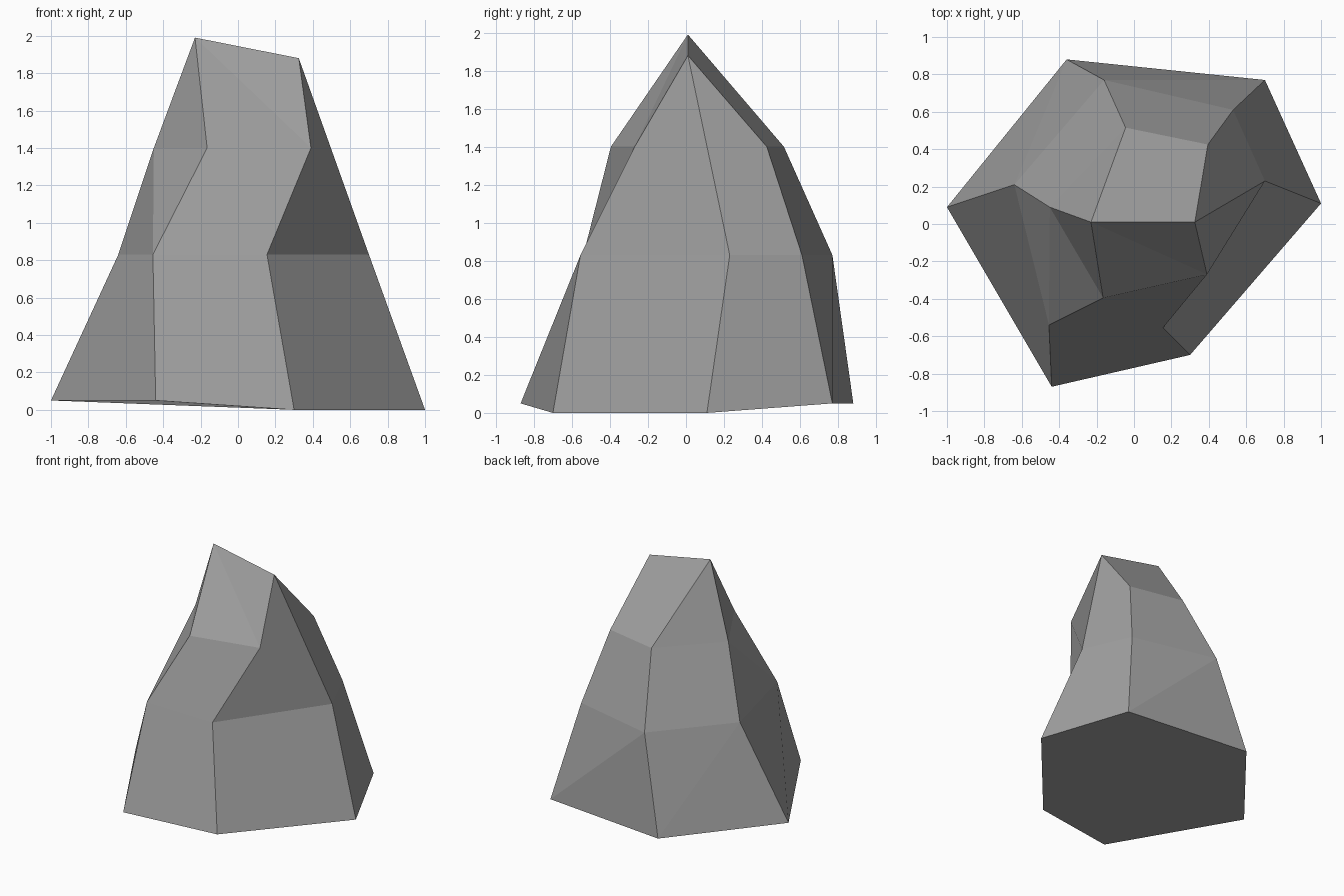
import bpy, bmesh

cube = bpy.data.objects.get("Cube")
if cube:
    bpy.data.objects.remove(cube, do_unlink=True)

# Corners run anticlockwise from the right-hand side: A B C D E F
BASE = [(-1, .09, .05), (-.44, -.87, .05), (.3, -.7, 0),
        (1, .11, 0), (.7, .77, .05), (-.36, .88, .05)]
WAIST = [(-.64, .21), (-.455, -.54), (.155, -.555), (.7, .23), (.53, .61), (-.16, .77)]
SHOULDER = {"A": (-.45, .09), "B": (-.165, -.395), "C": (.39, -.27),
            "E": (.395, .425), "F": (-.045, .515)}
RIDGE = [(-.23, .01, 1.99), (.325, .01, 1.88)]

bm = bmesh.new()
v = {}
for name, low, mid in zip("ABCDEF", BASE, WAIST):
    v[name + "0"] = bm.verts.new(low)
    v[name + "1"] = bm.verts.new((*mid, .83))
for name, co in SHOULDER.items():
    v[name + "2"] = bm.verts.new((*co, 1.4))
for name, co in zip("PQ", RIDGE):
    v[name] = bm.verts.new(co)

FACES = [
    "F0 E0 D0 C0 B0 A0",                                      # underside
    "A0 B0 B1 A1", "B0 C0 C1 B1", "C0 D0 D1 C1",              # lower sides
    "D0 E0 E1 D1", "E0 F0 F1", "E0 F1 E1", "F0 A0 A1", "F0 A1 F1",
    "A1 B1 A2", "B1 B2 A2", "B1 C1 C2 B2",                    # middle sides
    "E1 F1 F2 E2", "F1 A1 A2 F2",
    "C1 D1 Q C2", "D1 E1 E2 Q",                               # tall left facets
    "B2 C2 P", "C2 Q P", "E2 F2 P Q", "A2 B2 P", "F2 A2 P",   # crown
]
for face in FACES:
    bm.faces.new([v[n] for n in face.split()])
bmesh.ops.recalc_face_normals(bm, faces=bm.faces[:])

mesh = bpy.data.meshes.new("rock")
bm.to_mesh(mesh)
bm.free()

# Single stone colour
stone = bpy.data.materials.new("grey_stone")
stone.use_nodes = True
grey = (.35, .35, .35, 1)
stone.diffuse_color = grey
stone.node_tree.nodes["Principled BSDF"].inputs["Base Color"].default_value = grey
mesh.materials.append(stone)

rock = bpy.data.objects.new("rock", mesh)
bpy.context.collection.objects.link(rock)
